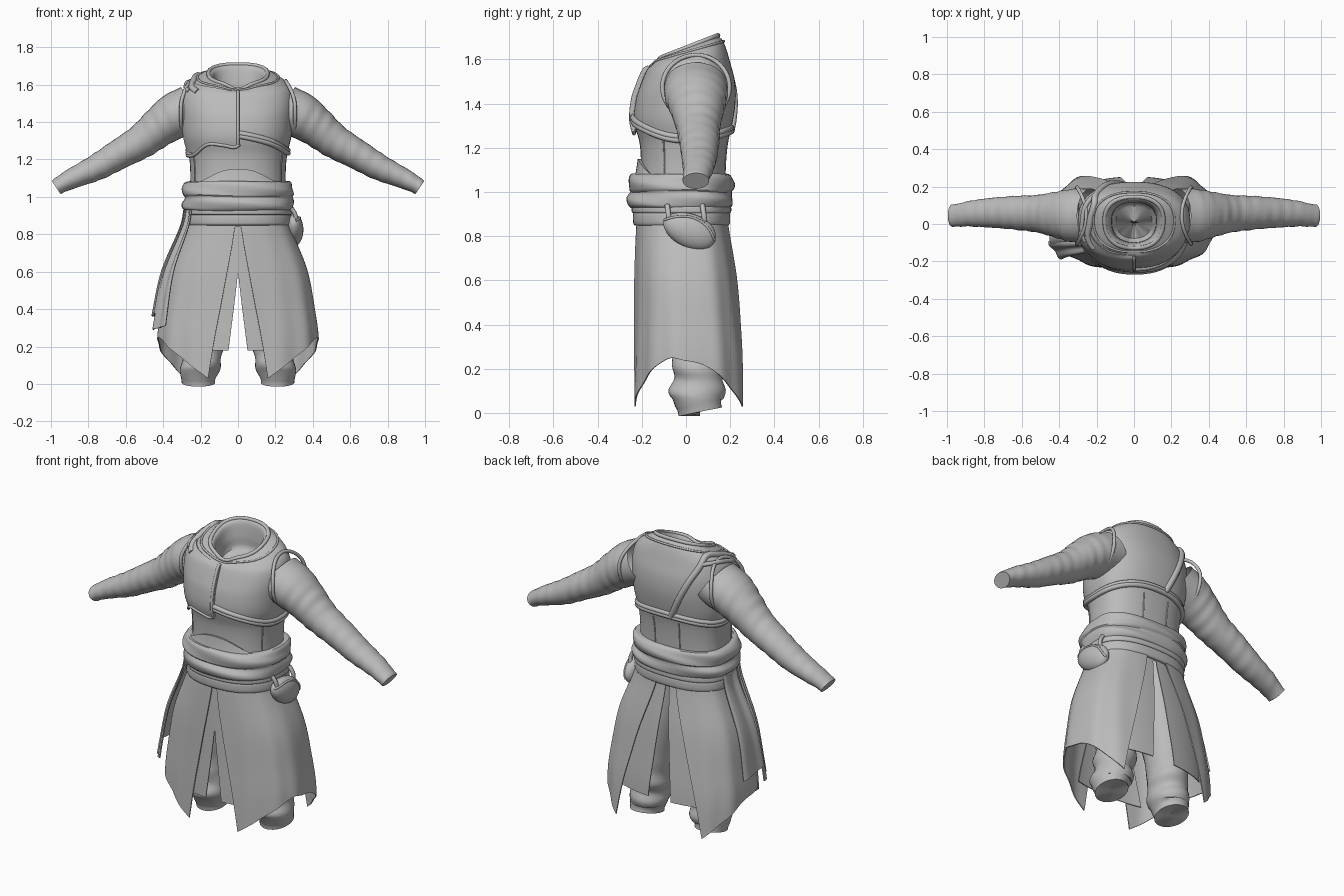
import bpy, bmesh
from math import sin, cos, pi, radians, exp, copysign
from mathutils import Vector

if "Cube" in bpy.data.objects:
    bpy.data.objects.remove(bpy.data.objects["Cube"])

GREY = (0.5, 0.5, 0.5, 1)
cloth = bpy.data.materials.new("grey cloth")
cloth.use_nodes = True
cloth.diffuse_color = GREY
cloth.node_tree.nodes["Principled BSDF"].inputs["Base Color"].default_value = GREY


def lerp(a, b, t):
    return a + (b - a) * t


def sample(table, t):
    """Smooth interpolation through rows of (parameter, values...)."""
    n = len(table)
    t = min(max(t, table[0][0]), table[-1][0])
    i = max(k for k in range(n - 1) if table[k][0] <= t)
    a, b = table[i], table[i + 1]
    before, after = table[max(i - 1, 0)], table[min(i + 2, n - 1)]
    h = b[0] - a[0]
    s = (t - a[0]) / h
    out = []
    for k in range(1, len(a)):
        ma = (b[k] - before[k]) / (b[0] - before[0]) * h
        mb = (after[k] - a[k]) / (after[0] - a[0]) * h
        c = 3 * (b[k] - a[k]) - 2 * ma - mb
        d = 2 * (a[k] - b[k]) + ma + mb
        out.append(a[k] + s * (ma + s * (c + s * d)))
    return out


def finish(obj, angle=40):
    bpy.ops.object.select_all(action='DESELECT')
    obj.select_set(True)
    bpy.context.view_layer.objects.active = obj
    bpy.ops.object.shade_smooth_by_angle(angle=radians(angle))
    return obj


def patch(name, f, nu, nv, thick=0):
    """Grid surface f(u, v), welded where it closes on itself."""
    bm = bmesh.new()
    g = [[bm.verts.new(f(i / nu, j / nv)) for i in range(nu + 1)] for j in range(nv + 1)]
    for j in range(nv):
        for i in range(nu):
            bm.faces.new((g[j][i], g[j][i + 1], g[j + 1][i + 1], g[j + 1][i]))
    bmesh.ops.remove_doubles(bm, verts=bm.verts, dist=0.0003)
    bmesh.ops.recalc_face_normals(bm, faces=bm.faces)
    if thick:
        bmesh.ops.solidify(bm, geom=bm.faces[:], thickness=thick)
        bmesh.ops.recalc_face_normals(bm, faces=bm.faces)
    mesh = bpy.data.meshes.new(name)
    bm.to_mesh(mesh)
    bm.free()
    mesh.materials.append(cloth)
    obj = bpy.data.objects.new(name, mesh)
    bpy.context.collection.objects.link(obj)
    return finish(obj)


def piping(name, pts, r, closed=False):
    cu = bpy.data.curves.new(name, 'CURVE')
    cu.dimensions = '3D'
    cu.bevel_depth, cu.bevel_resolution, cu.use_fill_caps = r, 2, True
    sp = cu.splines.new('POLY')
    sp.points.add(len(pts) - 1)
    for p, co in zip(sp.points, pts):
        p.co = (*co, 1)
    sp.use_cyclic_u = closed
    cu.materials.append(cloth)
    obj = bpy.data.objects.new(name, cu)
    bpy.context.collection.objects.link(obj)


def power(v, e):
    return copysign(abs(v) ** e, v)


# Body sections: height, half width, front y, back y, tilt
BODY = [(.84, .27, -.22, .18, 0), (.95, .265, -.22, .18, 0), (1.1, .255, -.205, .18, 0),
        (1.22, .262, -.21, .19, 0), (1.32, .285, -.235, .212, 0), (1.42, .295, -.227, .225, 0),
        (1.5, .3, -.205, .22, .05), (1.57, .29, -.18, .2, .1), (1.61, .265, -.165, .185, .2),
        (1.65, .205, -.145, .165, .3), (1.67, .15, -.125, .14, .4)]


def body(a, z, off=0):
    """Point on the torso; angle 0 faces the front, +90 degrees the left."""
    w, f, b, tilt = sample(BODY, z)
    c = -power(cos(a), .85)
    y = .02 + c * ((b - .02 if c > 0 else .02 - f) + off)
    turn = (a + pi) % (2 * pi) - pi
    notch = max(0, z - 1.6) / .07 * .03 * exp(-(turn / .3) ** 2)
    return Vector((power(sin(a), .85) * (w + off), y, z + tilt * (y - .04) - notch))


def body_path(rows, off, n=40):
    """Path on the torso through (angle in degrees, height) rows."""
    return [body(radians(d), sample(rows, d)[0], off)
            for d in (lerp(rows[0][0], rows[-1][0], i / n) for i in range(n + 1))]


# Torso with the hollow neck
patch("torso", lambda u, v: body(2 * pi * u, lerp(.84, 1.67, v)), 72, 50)
LINING = [(0, 1, 0), (.3, .88, -.02), (.6, .8, -.1), (.9, .7, -.18), (1, 0, -.19)]


def lining(u, v):
    s, drop = sample(LINING, v)
    p = body(2 * pi * u, 1.67)
    return Vector((p.x * s, .01 + (p.y - .01) * s, p.z + drop))


patch("neck_lining", lining, 72, 12)
piping("collar_rim", [body(2 * pi * i / 72, 1.668, .002) for i in range(72)], .011, True)
piping("collar_seam", [body(2 * pi * i / 72, 1.645, .002) for i in range(72)], .006, True)

# Chest band and overlapping front flap
BAND = [(0, 1.325), (30, 1.29), (70, 1.24), (100, 1.235), (180, 1.275), (260, 1.235), (300, 1.23)]
for k in range(2):
    piping("chest_band", [p + Vector((0, 0, .016 * k)) for p in body_path(BAND, .004, 70)], .014)
FLAP = [(-78, 1.22), (-55, 1.225), (-30, 1.28), (-12, 1.275), (-2, 1.265), (1, 1.28)]


def flap(u, v):
    d = lerp(-78, 1, u)
    return body(radians(d), lerp(sample(FLAP, d)[0], 1.635, v), .014)


patch("chest_flap", flap, 28, 24, .014)
piping("flap_hem", body_path(FLAP, .014), .009)
piping("flap_edge", [body(0, lerp(1.28, 1.63, i / 16), .014) for i in range(17)], .008)

# Straps over the right shoulder and down the back
STRAP = [(187, 1.28), (200, 1.43), (215, 1.55), (235, 1.625), (270, 1.635), (295, 1.61), (315, 1.58)]
piping("back_strap", body_path(STRAP, .002), .018)
piping("shoulder_strap", body_path([(225, 1.595), (250, 1.605), (270, 1.605), (300, 1.58)], .006), .013)

# Lower bodice seams
for s in (1, -1):
    for d in (62, 165):
        piping("bodice_seam", [body(radians(s * d), lerp(1.07, 1.24, i / 8)) for i in range(9)], .004)


# Wrapped sash, its raised front fold, and the belt
def wrap(name, profile, fold=0):
    def f(u, v):
        z, off = sample(profile, v)
        a = 2 * pi * u
        wave = fold * sin(3 * a + 60 * z) if off > .01 else 0
        front = .012 * max(0, cos(a)) * bool(fold)
        return body(a, z + .6 * wave, off + wave + front)
    patch(name, f, 80, 24)


wrap("sash", [(0, .93, -.01), (.1, .93, .022), (.25, .965, .035), (.45, 1, .026), (.55, 1.01, .034),
              (.75, 1.045, .038), (.9, 1.08, .025), (1, 1.08, -.01)], .005)
wrap("upper_belt", [(0, .905, 0), (.2, .905, .02), (.5, .92, .025), (.8, .94, .02), (1, .94, 0)])
wrap("lower_belt", [(0, .85, -.01), (.2, .85, .014), (.5, .88, .02), (.8, .91, .014), (1, .91, -.01)])


def front_fold(u, v):
    a = lerp(-1, 1, u)
    return body(a, 1.06 + v * (.015 + .075 * cos(a * pi / 2) ** 2), .026 - .012 * v)


patch("sash_front_fold", front_fold, 30, 6, .014)

# Skirt sections: height, half width, front depth, back depth
SKIRT = [(0, .43, .27, .285), (.24, .43, .265, .27), (.4, .41, .26, .25),
         (.61, .37, .255, .22), (.85, .278, .245, .175), (.95, .262, .235, .165)]


def skirt(a, z, off=0):
    w, f, b = sample(SKIRT, z)
    c = -power(cos(a), .65)
    return Vector((sin(a) * (w + off), .02 + c * ((b if c > 0 else f) + off), z))


for side, s in (("left", 1), ("right", -1)):
    def panel(u, v):
        a = radians(lerp(lerp(2, 22, v), lerp(168, 139, v), u))
        hem = .25 - .22 * abs(2 * u - 1) ** 1.4
        return skirt(s * a, lerp(.9, hem, v), .004 * sin(14 * a) * v)

    def front_strip(u, v):
        z = lerp(.88, .18, v)
        inner = 7 * max(0, (.6 - z) / .42)
        return skirt(s * radians(lerp(inner, lerp(12, 32, v), u)), z, -.014)

    def back_strip(u, v):
        a = 180 - lerp(lerp(2, 11, v), lerp(20, 50, v), u)
        return skirt(s * radians(a), lerp(.88, .19, v), -.02 - .02 * v)

    patch(side + "_skirt_panel", panel, 48, 28, .006)
    patch(side + "_front_strip", front_strip, 8, 24, .005)
    patch(side + "_back_strip", back_strip, 8, 24, .005)

    # Sleeve: parameter, x, y, z, thickness, depth
    ARM = [(0, .23, .045, 1.475, .135, .145), (.12, .33, .045, 1.435, .125, .142),
           (.25, .42, .05, 1.375, .108, .122), (.4, .52, .055, 1.295, .092, .1),
           (.55, .64, .06, 1.225, .08, .09), (.7, .76, .06, 1.155, .07, .08),
           (.85, .88, .055, 1.1, .056, .068), (.95, .955, .045, 1.062, .045, .06),
           (1, .972, .045, 1.05, .044, .06)]

    def sleeve(u, v):
        t = min(v / .97, 1)
        x, y, z, r, ry = sample(ARM, t)
        a = 2 * pi * u
        crease = 1 + .022 * sin(75 * t + 2 * sin(a)) * min(1, 4 * t) * sin(a + 9 * t)
        if v > .985:
            crease = 0
        across = sin(a) * r * crease
        return Vector((s * (x + .55 * across), y + cos(a) * ry * crease, z + .83 * across))

    patch(side + "_sleeve", sleeve, 28, 66)
    ring = []
    for i in range(40):
        a = 2 * pi * i / 40
        ring.append((s * (.305 - .05 * max(0, sin(a)) ** 2), .045 + .152 * cos(a), 1.475 + .145 * sin(a)))
    piping(side + "_armhole_seam", ring, .01, True)

    # Baggy trouser leg: height, x, y, radius
    LEG = [(0, .212, .065, .088), (.03, .212, .06, .09), (.09, .2, .05, .112), (.15, .192, .055, .1),
           (.2, .188, .06, .11), (.28, .18, .06, .105), (.6, .155, .035, .13), (.9, .135, 0, .13)]

    def leg(u, v):
        z = lerp(.9, .005, min(v / .97, 1))
        x, y, r = sample(LEG, z)
        a = 2 * pi * u
        r *= 1 + .05 * sin(2 * a + 45 * z) * exp(-(z - .15) ** 2 / .02)
        if v > .985:
            r = 0
        return Vector((s * (x + r * cos(a)), y + 1.12 * r * sin(a), z + .02 * sin(a) * (z < .06)))

    patch(side + "_trouser_leg", leg, 28, 66)

# Loose sash ends hanging at the right hip
for k, (start, end) in enumerate(((-78, -56), (-98, -74))):
    def tail(u, v):
        a = radians(lerp(start, end, u) + 4 * (1 - v) * (1 - 2 * u))
        return skirt(a, lerp(.93, .29 + .07 * k + .02 * u, v), .022 + .02 * v + .006 * sin(9 * u))
    patch("sash_tail", tail, 10, 24, .008)

# Pouch on the left hip with its two loops
def pouch(u, v):
    a, b = 2 * pi * u, pi * v
    y, z = -.125 * cos(b), sin(b) * sin(a) * (.065 + .025 * v)
    return Vector((.3 + .05 * sin(b) * cos(a), .015 + y * .92 + z * .38, .825 + z * .92 - y * .38))


patch("hip_pouch", pouch, 28, 18)
piping("pouch_flap_seam", [pouch(.02 + .25 * sin(i / 24 * pi) * .5, lerp(.05, .95, i / 24)) for i in range(25)], .006)
for y in (-.085, .075):
    piping("pouch_loop", [(.285 + .025 * sin(i / 10 * pi), y + .015 * i / 10, lerp(.94, .83, i / 10))
                          for i in range(11)], .012)
